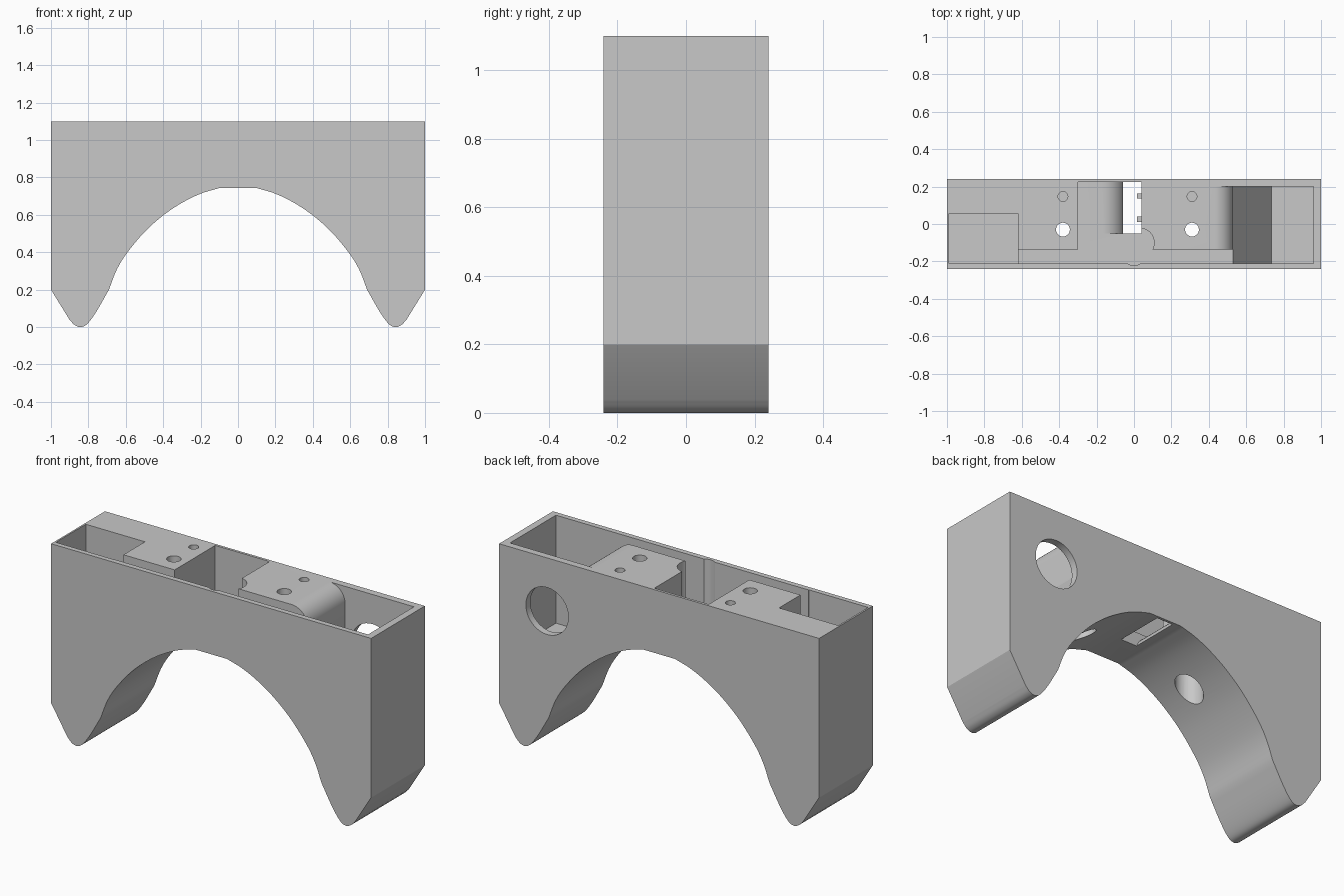
import bpy, bmesh, math
from mathutils import Vector

cube = bpy.data.objects.get("Cube")
if cube:
    bpy.data.objects.remove(cube, do_unlink=True)

gray = bpy.data.materials.new("light_gray")
gray.use_nodes = True
color = (0.58, 0.58, 0.58, 1)
gray.diffuse_color = color
gray.node_tree.nodes["Principled BSDF"].inputs["Base Color"].default_value = color


def prism(name, points, lo, hi, axis):
    """Extrude a flat outline along y (points are x, z) or z (points are x, y)."""
    bm = bmesh.new()
    place = (lambda a, b: (a, lo, b)) if axis == "y" else (lambda a, b: (a, b, lo))
    face = bm.faces.new([bm.verts.new(place(a, b)) for a, b in points])
    grown = bmesh.ops.extrude_face_region(bm, geom=[face])["geom"]
    shift = Vector((0, hi - lo, 0) if axis == "y" else (0, 0, hi - lo))
    bmesh.ops.translate(bm, vec=shift, verts=[g for g in grown if isinstance(g, bmesh.types.BMVert)])
    bmesh.ops.recalc_face_normals(bm, faces=bm.faces)
    mesh = bpy.data.meshes.new(name)
    bm.to_mesh(mesh)
    bm.free()
    mesh.materials.append(gray)
    obj = bpy.data.objects.new(name, mesh)
    bpy.context.collection.objects.link(obj)
    return obj


def arc(cx, cy, r, start, end, steps):
    angles = [math.radians(start + (end - start) * i / steps) for i in range(steps + 1)]
    return [(cx + r * math.cos(a), cy + r * math.sin(a)) for a in angles]


def disc(x, y, r):
    return arc(x, y, r, 0, 360, 40)[:-1]


def rect(x0, x1, y0, y1):
    return [(x0, y0), (x1, y0), (x1, y1), (x0, y1)]


def spline(points, steps=5):
    """Smooth curve through the given points."""
    p = [Vector(q) for q in points]
    p = [2 * p[0] - p[1]] + p + [2 * p[-1] - p[-2]]
    out = []
    for a, b, c, d in zip(p, p[1:], p[2:], p[3:]):
        for i in range(steps):
            t = i / steps
            v = (2 * b + (c - a) * t + (2 * a - 5 * b + 4 * c - d) * t * t
                 + (3 * b - a - 3 * c + d) * t ** 3) / 2
            out.append(tuple(v))
    return out + [tuple(points[-1])]


# Body: arched bridge with rounded feet, mirrored about x
TOP, HALF, FLOOR, DEEP, ABOVE = 1.1, 0.24, 0.82, 0.49, 1.2
foot = spline([(0.9, 0.038), (0.872, 0.01), (0.84, 0), (0.805, 0.018), (0.757, 0.083), (0.69, 0.2)])
arch = spline([(0.69, 0.2), (0.65, 0.303), (0.596, 0.393), (0.5, 0.508),
               (0.4, 0.597), (0.3, 0.664), (0.2, 0.713), (0.1, 0.743)])
side = [(1, TOP), (1, 0.2)] + foot + arch[1:]
body = prism("arched_housing", side + [(-x, z) for x, z in reversed(side)], -HALF, HALF, "y")

# Pockets open at the top
cutters = [
    prism("left_pocket", rect(-0.99, -0.62, -0.212, 0.055), DEEP, ABOVE, "z"),
    prism("channel_and_centre_pocket",
          [(-0.64, -0.21), (0.55, -0.21), (0.55, -0.137), (0.04, -0.137),
           (0.04, 0.225), (-0.3, 0.225), (-0.3, -0.137), (-0.64, -0.137)], FLOOR, ABOVE, "z"),
    prism("right_pocket",
          [(0.43, ABOVE)] + arc(0.43, TOP - 0.1, 0.1, 90, 0, 12)
          + [(0.53, FLOOR), (0.735, DEEP), (0.96, DEEP), (0.96, ABOVE)], -0.21, 0.2, "y"),
    prism("corner_relief", disc(0.03, -0.1, 0.078), FLOOR, ABOVE, "z"),
    prism("wall_relief", disc(0, -0.165, 0.057), FLOOR, ABOVE, "z"),
    # Curved chute leading to the slot in the arch crown
    prism("chute", arc(-0.17, FLOOR - 0.12, 0.12, 90, 0, 12)
          + [(-0.05, 0.6), (0.04, 0.6), (0.04, 1), (-0.17, 1)], -0.05, 0.225, "y"),
    # Round opening in the back wall
    prism("back_opening", disc(0.7, 0.8, 0.133), 0.1, 0.4, "y"),
]

# Screw holes with wide bores from below, and blind pin holes
for x in (-0.38, 0.31):
    cutters += [
        prism("screw_hole", disc(x, -0.03, 0.037), 0.9, ABOVE, "z"),
        prism("screw_bore", disc(x, -0.03, 0.071), 0.3, 0.95, "z"),
        prism("pin_hole", disc(x, 0.147, 0.026), 0.97, ABOVE, "z"),
    ]

for cutter in cutters:
    cutter.hide_render = True
    mod = body.modifiers.new(cutter.name, "BOOLEAN")
    mod.operation = "DIFFERENCE"
    mod.solver = "EXACT"
    mod.object = cutter

# Bake the cuts and drop the cutters
bpy.context.view_layer.update()
baked = bpy.data.meshes.new_from_object(body.evaluated_get(bpy.context.evaluated_depsgraph_get()))
body.modifiers.clear()
body.data = baked
for cutter in cutters:
    bpy.data.objects.remove(cutter, do_unlink=True)

# Small contact pins on the slot wall
pins = [prism("contact_pin", rect(0.015, 0.05, y - 0.014, y + 0.014), 0.87, 0.9, "z")
        for y in (0.025, 0.15)]

# Smooth curved walls, keep edges sharp
bpy.ops.object.select_all(action="DESELECT")
body.select_set(True)
bpy.context.view_layer.objects.active = body
bpy.ops.object.shade_smooth_by_angle(angle=math.radians(25))
